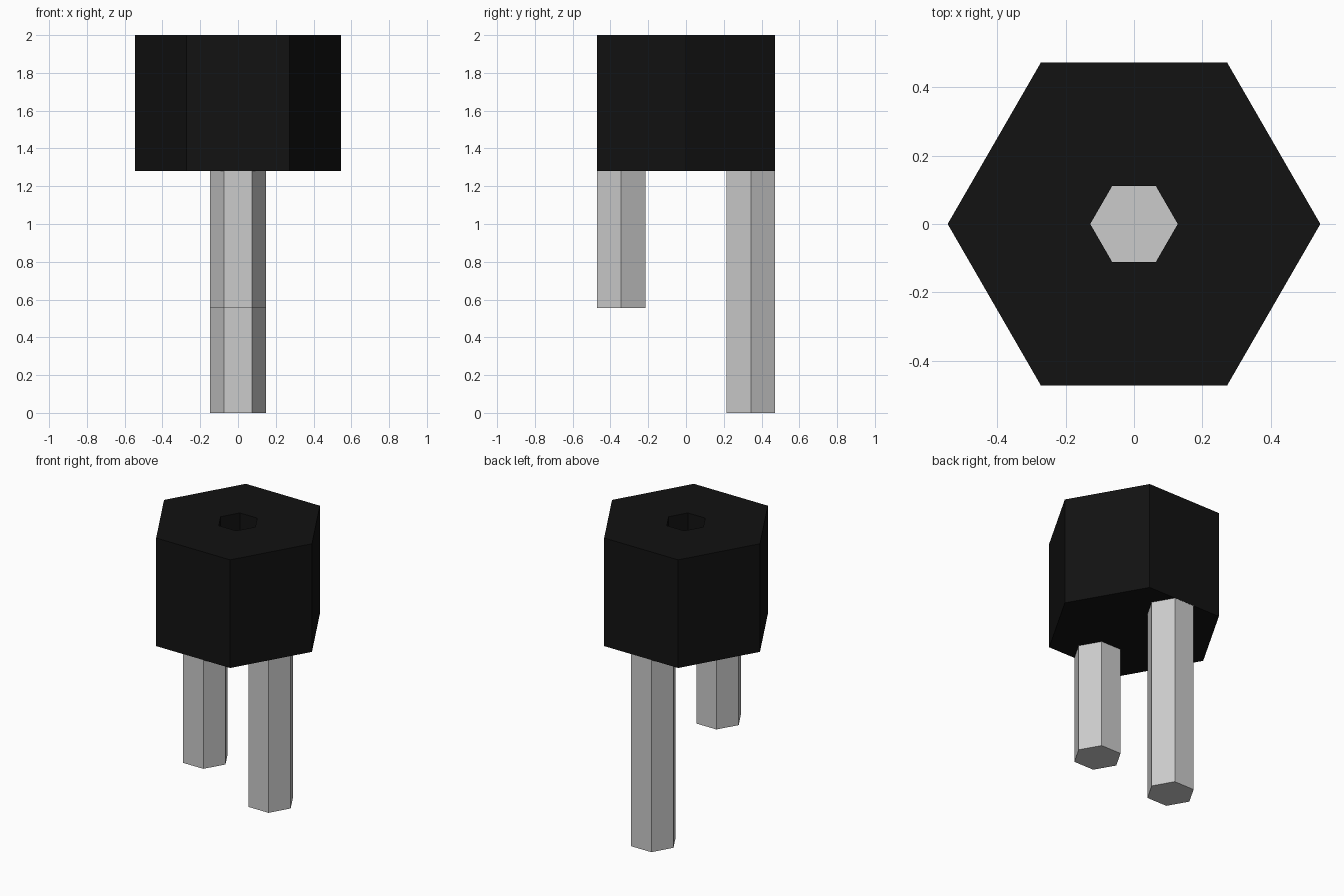
import bpy, bmesh
from math import cos, sin, pi

if "Cube" in bpy.data.objects:
    bpy.data.objects.remove(bpy.data.objects["Cube"])

BODY_R, BODY_Z, TOP_Z = 0.545, 1.28, 2.0
HOLE_R, FLOOR_Z = 0.128, 1.64


def hex_ring(bm, r, z, y=0.0):
    return [bm.verts.new((r * cos(i * pi / 3), y + r * sin(i * pi / 3), z)) for i in range(6)]


def hex_solid(name, profile, y=0.0, material=None):
    """Stack hexagonal rings along (radius, z) pairs and cap both ends."""
    bm = bmesh.new()
    rings = [hex_ring(bm, r, z, y) for r, z in profile]
    for a, b in zip(rings, rings[1:]):
        for i in range(6):
            j = (i + 1) % 6
            bm.faces.new((a[i], a[j], b[j], b[i]))
    bm.faces.new(rings[0][::-1])
    bm.faces.new(rings[-1])
    bmesh.ops.recalc_face_normals(bm, faces=bm.faces)
    mesh = bpy.data.meshes.new(name)
    bm.to_mesh(mesh)
    bm.free()
    if material:
        mesh.materials.append(material)
    obj = bpy.data.objects.new(name, mesh)
    bpy.context.collection.objects.link(obj)
    return obj


black = bpy.data.materials.new("black_plastic")
black.diffuse_color = (0.006, 0.006, 0.006, 1)
black.use_nodes = True
black.node_tree.nodes["Principled BSDF"].inputs["Base Color"].default_value = black.diffuse_color

# Housing with a hexagonal pocket in its top
hex_solid("housing", [(BODY_R, BODY_Z), (BODY_R, TOP_Z), (HOLE_R, TOP_Z), (HOLE_R, FLOOR_Z)],
          material=black)

# Grey element at the bottom of the pocket
hex_solid("pocket_floor", [(HOLE_R, FLOOR_Z - 0.01), (HOLE_R, FLOOR_Z + 0.005)])

# Short front leg and long back leg
for name, y, bottom in (("front_leg", -0.343, 0.555), ("back_leg", 0.343, 0.0)):
    hex_solid(name, [(0.148, bottom), (0.148, BODY_Z)], y)
